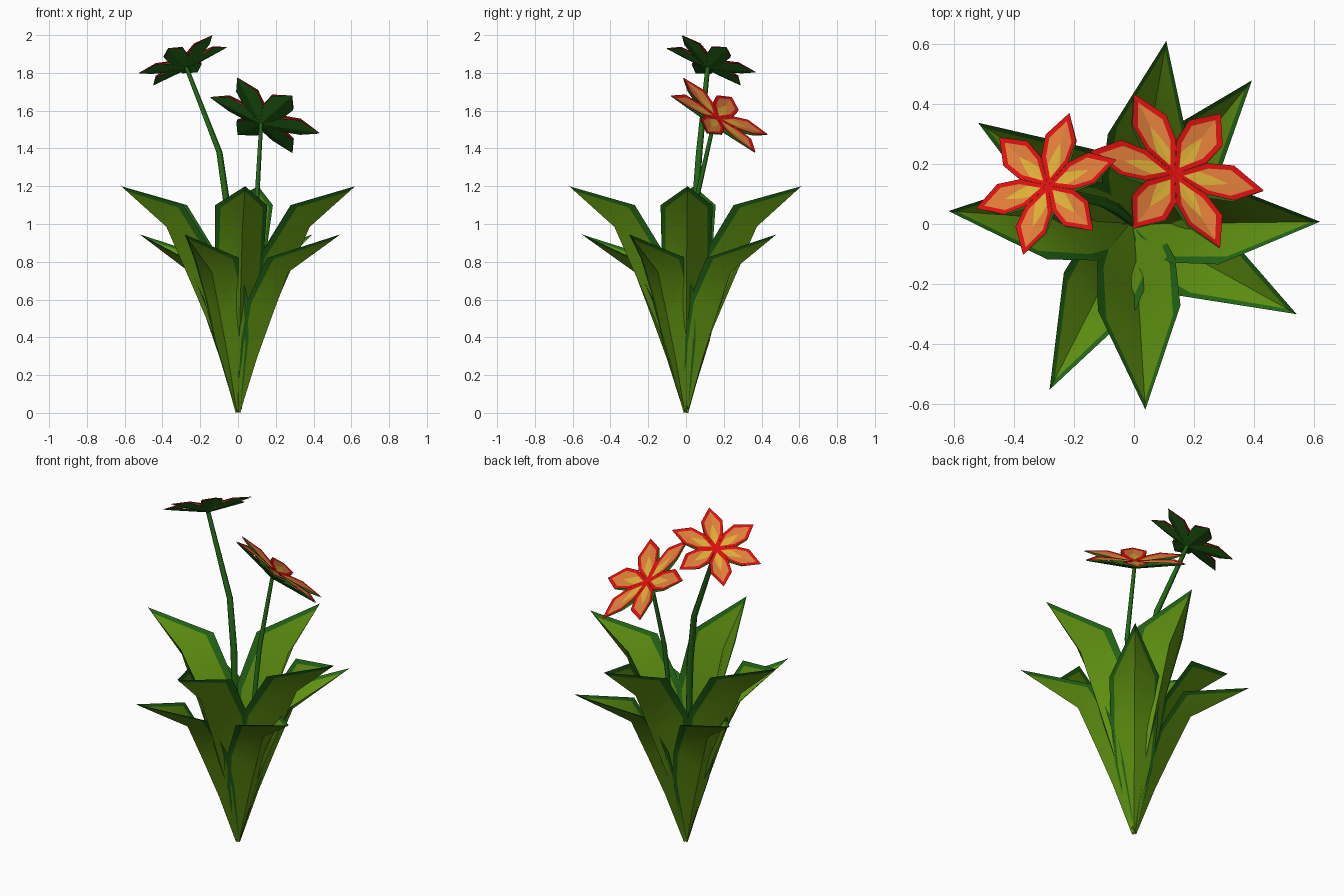
import bpy, bmesh, math
from mathutils import Vector, Matrix

if "Cube" in bpy.data.objects:
    bpy.data.objects.remove(bpy.data.objects["Cube"])


def mat(name, r, g, b):
    m = bpy.data.materials.new(name)
    lin = [(c / 255 / 12.92 if c < 11 else ((c / 255 + 0.055) / 1.055) ** 2.4) for c in (r, g, b)]
    m.diffuse_color = (*lin, 1)
    m.use_nodes = True
    m.node_tree.nodes["Principled BSDF"].inputs["Base Color"].default_value = m.diffuse_color
    return m


LEAF = mat("leaf_green", 96, 147, 17)
DARK = mat("dark_green", 36, 104, 22)
ORANGE = mat("petal_orange", 224, 126, 58)
RED = mat("petal_red", 222, 16, 16)
YELLOW = mat("petal_yellow", 222, 176, 55)


def make(name, faces, mats, matrix=None, smooth=None):
    """faces: list of (points, material index)"""
    bm = bmesh.new()
    for pts, mi in faces:
        f = bm.faces.new([bm.verts.new(p) for p in pts])
        f.material_index = mi
    bmesh.ops.remove_doubles(bm, verts=bm.verts, dist=1e-5)
    if matrix:
        bm.transform(matrix)
    me = bpy.data.meshes.new(name)
    bm.to_mesh(me)
    bm.free()
    for m in mats:
        me.materials.append(m)
    ob = bpy.data.objects.new(name, me)
    bpy.context.collection.objects.link(ob)
    if smooth:
        bpy.ops.object.select_all(action='DESELECT')
        ob.select_set(True)
        bpy.context.view_layer.objects.active = ob
        bpy.ops.object.shade_smooth_by_angle(angle=math.radians(smooth))
    return ob


def both_sides(faces):
    """add the y-mirrored copy of each face"""
    flip = [([Vector((p[0], -p[1], p[2])) for p in reversed(pts)], mi) for pts, mi in faces]
    return faces + flip


# Leaves: folded blade, pointed tip, dark rim
def leaf(name, angle, keel, edge, tip):
    K = [Vector((r, 0, z)) for r, z in keel]
    E = [Vector((r, w, z)) for r, z, w in edge]
    I = [k.lerp(e, 0.85) for k, e in zip(K, E)]
    T = Vector((tip[0], 0, tip[1]))
    T2 = K[-1].lerp(T, 0.88)
    I[-1] = I[-1].lerp(T2, 0.05)
    fs = []
    for i in range(len(K) - 1):
        fs.append(([K[i], K[i + 1], I[i + 1], I[i]], 0))
        fs.append(([I[i], I[i + 1], E[i + 1], E[i]], 1))
    fs.append(([K[-1], T2, I[-1]], 0))
    fs.append(([I[-1], T2, T, E[-1]], 1))
    make(name, both_sides(fs), [LEAF, DARK], Matrix.Rotation(math.radians(angle), 4, 'Z'), 35)


UP_KEEL = [(0.012, 0.0), (0.125, 0.40), (0.25, 0.69), (0.38, 0.985)]
UP_EDGE = [(0.0, 0.02, 0.015), (0.07, 0.50, 0.105), (0.12, 0.84, 0.13), (0.28, 1.10, 0.138)]
LOW_KEEL = [(0.012, 0.0), (0.115, 0.29), (0.205, 0.51), (0.305, 0.745)]
LOW_EDGE = [(0.0, 0.02, 0.015), (0.075, 0.38, 0.10), (0.13, 0.60, 0.125), (0.25, 0.82, 0.135)]
for i, a in enumerate((0.7, 176, -86.5, 80)):
    leaf(f"upper_leaf_{i + 1}", a, UP_KEEL, UP_EDGE, (0.62, 1.20))
for i, a in enumerate((-29, 243, 147, 50.6)):
    leaf(f"lower_leaf_{i + 1}", a, LOW_KEEL, LOW_EDGE, (0.62, 0.945))


# Stems: tapered five-sided tubes
def stem(name, path):
    n = 5
    rings = [[Vector((x + r * math.cos(k * math.tau / n), y + r * math.sin(k * math.tau / n), z))
              for k in range(n)] for x, y, z, r in path]
    fs = [([a[k], a[(k + 1) % n], b[(k + 1) % n], b[k]], 0)
          for a, b in zip(rings, rings[1:]) for k in range(n)]
    make(name, fs, [DARK], smooth=80)


stem("tall_stem", [(0, 0, 0.02, 0.012), (-0.06, 0.05, 1.1, 0.02),
                   (-0.10, 0.07, 1.38, 0.018), (-0.275, 0.115, 1.83, 0.013)])
stem("short_stem", [(0.01, 0, 0.02, 0.01), (0.1, 0.06, 1.15, 0.014), (0.122, 0.148, 1.54, 0.011)])

# Flowers: half-petal outlines (length, half width) for rim, inner field and streak
RIM = [(0, 0), (0.35, 0.2), (0.65, 0.225), (1, 0)]
FIELD = [(0.1, 0), (0.37, 0.14), (0.62, 0.165), (0.89, 0)]
STREAK = [(0.1, 0), (0.27, 0.085), (0.42, 0.055), (0.6, 0)]


def lift(pts, heights):
    """raise outline points onto the folded petal surface"""
    us = (0, 0.35, 0.65, 1)
    out = []
    for u, v in pts:
        i = 0 if u < 0.35 else 1 if u < 0.65 else 2
        t = (u - us[i]) / (us[i + 1] - us[i])
        out.append(Vector((u, v, heights[i] * (1 - t) + heights[i + 1] * t + 0.15 * v)))
    return out


def flower(name, centre, normal, toward, radius):
    n = Vector(normal).normalized()
    x = Vector(toward)
    x = (x - n * x.dot(n)).normalized()
    y = n.cross(x)
    M = Matrix.Translation(centre) @ Matrix((x, y, n)).transposed().to_4x4() @ Matrix.Scale(radius, 4)
    top = (-0.06, -0.05, -0.02, 0)
    O, F, S = (lift(p, top) for p in (RIM, FIELD, STREAK))
    U = lift(RIM, (-0.2, -0.12, -0.05, -0.012))
    half = []
    for i in range(3):
        half.append(([O[i], O[i + 1], F[i + 1], F[i]], 0))
        half.append(([F[i], F[i + 1], S[i + 1]] + ([S[i]] if i else []), 1))
    half.append(([S[0], S[1], S[2], S[3]][::-1][::-1], 2))
    petal = both_sides([(p[::1], m) for p, m in half])
    under = both_sides([([U[0], U[1], U[2], U[3]], 0)])
    rots = [Matrix.Rotation(k * math.pi / 3, 3, 'Z') for k in range(6)]
    make(name + "_petals", [([R @ p for p in pts], m) for R in rots for pts, m in petal],
         [RED, ORANGE, YELLOW], M)
    make(name + "_underside", [([R @ p for p in pts], m) for R in rots for pts, m in under], [DARK], M)


flower("tall_flower", (-0.293, 0.134, 1.868), (-0.4375, 0.41, 1), (0.236, 0.0835, 0.072), 0.256)
flower("short_flower", (0.143, 0.177, 1.577), (0.48, 0.67, 1), (0.29, -0.067, -0.098), 0.312)

# Consistent facing: leaves and petals up, undersides down
for ob in bpy.data.objects:
    bm = bmesh.new()
    bm.from_mesh(ob.data)
    bm.normal_update()
    if "stem" not in ob.name:
        down = "underside" in ob.name
        bmesh.ops.reverse_faces(bm, faces=[f for f in bm.faces if (f.normal.z < 0) != down])
    bm.to_mesh(ob.data)
    bm.free()
